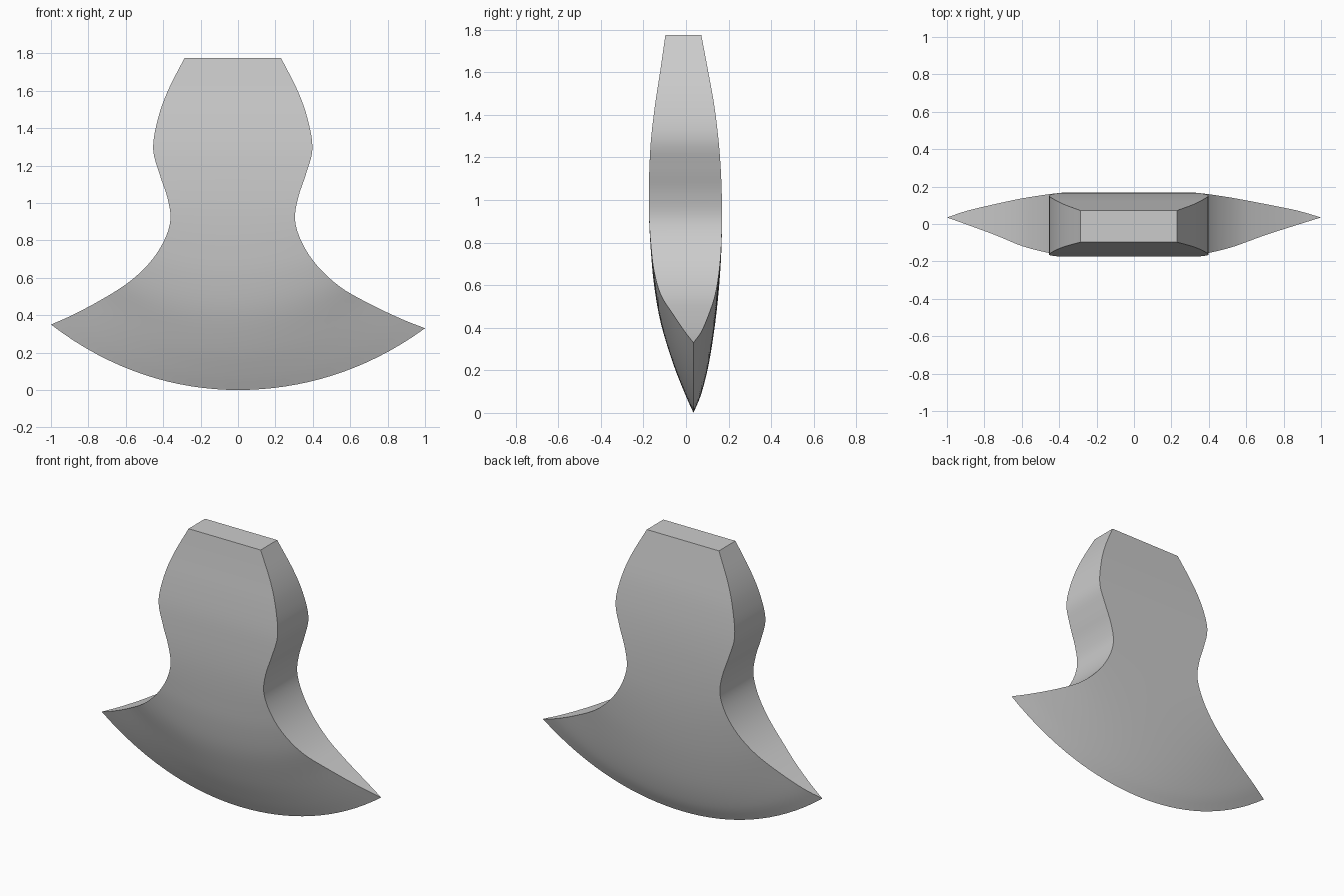
import bpy
import bmesh

default_cube = bpy.data.objects.get("Cube")
if default_cube:
    bpy.data.objects.remove(default_cube, do_unlink=True)

# Sections from cutting edge to top:
# middle height, half width, side height, front y, back y
SECTIONS = [
    (0, 1, .34, .035, .035),
    (.09, .88, .39, -.005, .072),
    (.23, .72, .47, -.06, .107),
    (.42, .57, .56, -.118, .137),
    (.6, .45, .67, -.15, .156),
    (.76, .37, .79, -.165, .166),
    (.9, .333, .91, -.173, .169),
    (1.02, .35, 1.03, -.175, .168),
    (1.15, .39, 1.15, -.172, .163),
    (1.29, .426, 1.29, -.164, .152),
    (1.45, .4, 1.45, -.145, .132),
    (1.6, .347, 1.6, -.122, .105),
    (1.775, .258, 1.775, -.097, .072),
]
STEPS = 4
COLUMNS = 32


def smooth_sections(rows, steps):
    """Interpolate the sections with a Catmull-Rom spline."""
    first = [2 * a - b for a, b in zip(rows[0], rows[1])]
    last = [2 * a - b for a, b in zip(rows[-1], rows[-2])]
    padded = [first, *rows, last]
    result = []
    for i in range(len(rows) - 1):
        for step in range(steps):
            t = step / steps
            result.append([
                b + t * ((c - a) + t * ((2 * a - 5 * b + 4 * c - d)
                                        + t * (3 * b - a - 3 * c + d))) / 2
                for a, b, c, d in zip(*padded[i:i + 4])])
    result.append(list(rows[-1]))
    return result


def section_point(bm, section, column, back):
    """Place one vertex on the front or back of a curved section."""
    middle, width, side, front_y, back_y = section
    t = 2 * column / COLUMNS - 1
    bend = .9 * t ** 2 + .1 * t ** 4
    offset = -.028 * min(1, (1 - width) / .4)
    x = t * width + offset
    z = middle + (side - middle) * bend
    lean = max(0, 1 - middle) * .01 * t * abs(t)
    return bm.verts.new((x, back_y if back else front_y, z - lean))


def bridge(bm, lower, upper):
    """Join two rows of vertices with quads."""
    for i in range(len(lower) - 1):
        bm.faces.new((lower[i], lower[i + 1], upper[i + 1], upper[i]))


# Axe blade: front sheet, back sheet, curved sides and flat top
bm = bmesh.new()
sections = smooth_sections(SECTIONS, STEPS)
fronts, backs = [
    [[section_point(bm, s, c, back) for c in range(COLUMNS + 1)] for s in sections]
    for back in (False, True)]

for i in range(len(sections) - 1):
    bridge(bm, fronts[i], fronts[i + 1])
    bridge(bm, backs[i], backs[i + 1])
    for end in (0, -1):
        bridge(bm, [fronts[i][end], backs[i][end]],
               [fronts[i + 1][end], backs[i + 1][end]])
bm.faces.new(fronts[-1] + backs[-1][::-1])

# Close the cutting edge
bmesh.ops.remove_doubles(bm, verts=bm.verts[:], dist=.0001)
bmesh.ops.recalc_face_normals(bm, faces=bm.faces[:])

mesh = bpy.data.meshes.new("axe_blade")
bm.to_mesh(mesh)
bm.free()
blade = bpy.data.objects.new("axe_blade", mesh)
bpy.context.collection.objects.link(blade)

# Plain grey metal
metal = bpy.data.materials.new("light_grey_metal")
metal.use_nodes = True
colour = (.6, .6, .6, 1)
metal.diffuse_color = colour
metal.node_tree.nodes["Principled BSDF"].inputs["Base Color"].default_value = colour
mesh.materials.append(metal)

# Smooth faces with crisp borders
bpy.ops.object.select_all(action="DESELECT")
blade.select_set(True)
bpy.context.view_layer.objects.active = blade
bpy.ops.object.shade_smooth_by_angle(angle=.52)
